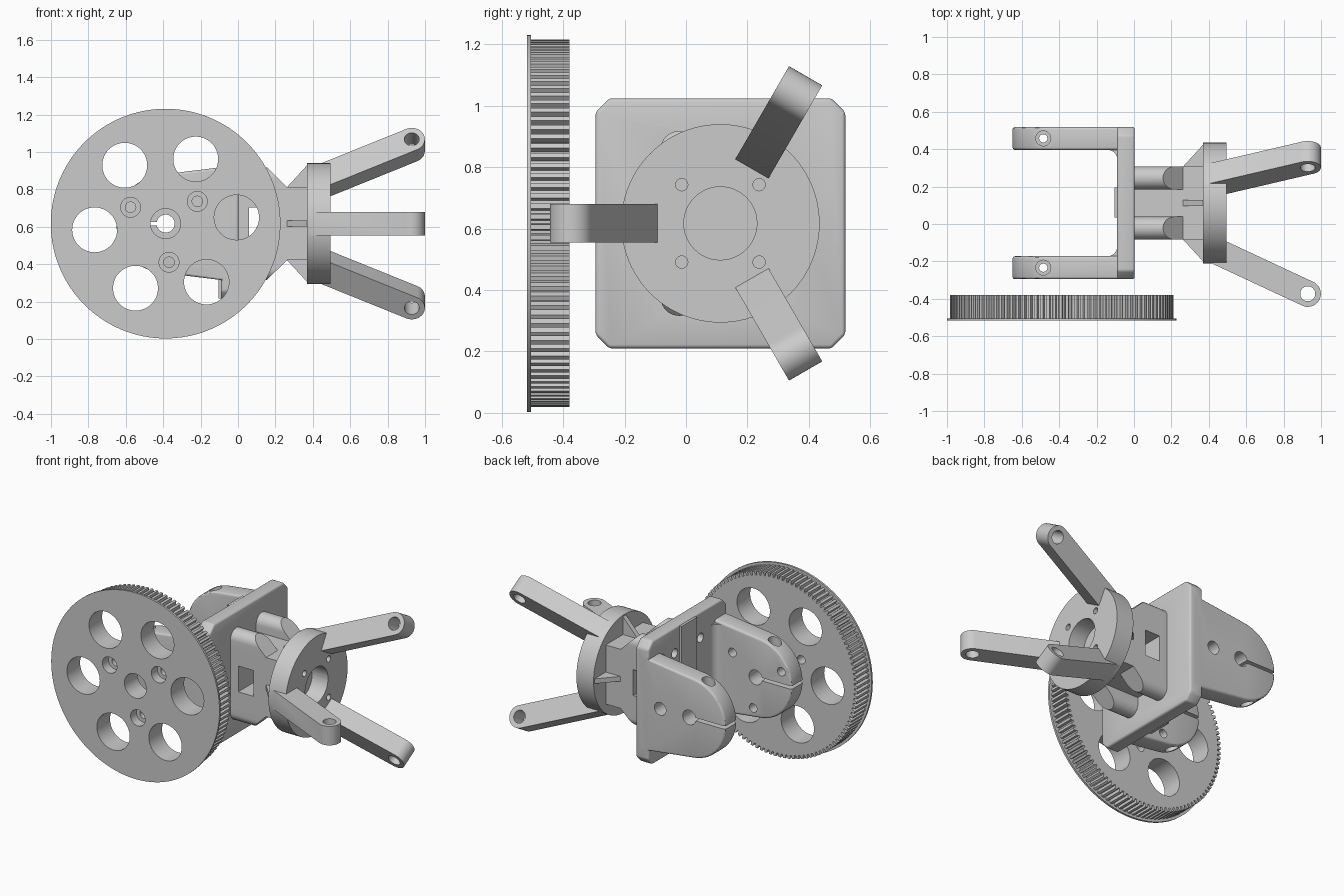
import bpy, bmesh
from math import sin, cos, tan, radians, pi
from mathutils import Matrix, Vector

if "Cube" in bpy.data.objects:
    bpy.data.objects.remove(bpy.data.objects["Cube"])

CY, CZ = 0.112, 0.617      # gripper axis (runs along x)
WX = -0.387                # wheel axis x (runs along y)


def prism(name, pts, axis, a, b, bevel=0):
    """Extrude a 2D outline along an axis from a to b."""
    place = {'x': lambda u, v, w: (w, u, v), 'y': lambda u, v, w: (u, w, v),
             'z': lambda u, v, w: (u, v, w)}[axis]
    bm = bmesh.new()
    lo = [bm.verts.new(place(u, v, a)) for u, v in pts]
    hi = [bm.verts.new(place(u, v, b)) for u, v in pts]
    bm.faces.new(lo)
    bm.faces.new(hi)
    n = len(pts)
    for i in range(n):
        j = (i + 1) % n
        bm.faces.new((lo[i], lo[j], hi[j], hi[i]))
    bmesh.ops.recalc_face_normals(bm, faces=bm.faces)
    if bevel:
        edges = [e for e in bm.edges if e.calc_face_angle(0) > radians(30)]
        bmesh.ops.bevel(bm, geom=edges, offset=bevel, segments=3, profile=0.5, affect='EDGES')
    me = bpy.data.meshes.new(name)
    bm.to_mesh(me)
    bm.free()
    ob = bpy.data.objects.new(name, me)
    bpy.context.collection.objects.link(ob)
    return ob


def arc(cu, cv, r, a0, a1, n):
    return [(cu + r * cos(radians(a0 + (a1 - a0) * i / n)),
             cv + r * sin(radians(a0 + (a1 - a0) * i / n))) for i in range(n + 1)]


def cyl(cu, cv, r, axis, a, b, n=48):
    return prism('cylinder', arc(cu, cv, r, 0, 360, n)[:-1], axis, a, b)


def box(name, x, y, z, bevel=0):
    return prism(name, [(x[0], y[0]), (x[1], y[0]), (x[1], y[1]), (x[0], y[1])], 'z', *z, bevel)


def combine(ob, tool, op='DIFFERENCE'):
    """Apply a boolean and throw the tool away."""
    m = ob.modifiers.new('bool', 'BOOLEAN')
    m.object, m.operation, m.solver = tool, op, 'EXACT'
    with bpy.context.temp_override(object=ob, active_object=ob, selected_objects=[ob]):
        bpy.ops.object.modifier_apply(modifier=m.name)
    bpy.data.objects.remove(tool, do_unlink=True)


def hole(ob, *args):
    combine(ob, cyl(*args))


# Toothed drive wheel with a thin flange on its front
teeth, pts = 110, []
for i in range(teeth):
    for f, r in ((0, 0.575), (0.3, 0.575), (0.42, 0.598), (0.88, 0.598)):
        t = 2 * pi * (i + f) / teeth
        pts.append((WX + r * cos(t), CZ + r * sin(t)))
wheel = prism('toothed_wheel', pts, 'y', -0.508, -0.38)
combine(wheel, cyl(WX, CZ, 0.614, 'y', -0.517, -0.504, 128), 'UNION')
hole(wheel, WX, CZ, 0.08, 'y', -0.6, -0.3)
for k in range(6):
    t = radians(5 + 60 * k)
    hole(wheel, WX + 0.381 * cos(t), CZ + 0.381 * sin(t), 0.12, 'y', -0.6, -0.3)
screws = [(WX + 0.207 * cos(radians(t)), CZ + 0.207 * sin(radians(t))) for t in (35, 155, 275)]
for u, v in screws:
    hole(wheel, u, v, 0.028, 'y', -0.6, -0.3)
    hole(wheel, u, v, 0.053, 'y', -0.6, -0.455)

# Fork plate with clipped corners
h, c = 0.407, 0.045
corner = [(h - c, h), (h, h - c), (h, c - h), (h - c, -h), (c - h, -h), (-h, c - h), (-h, h - c), (c - h, h)]
fork = prism('fork_bracket', [(CY + u, CZ + v) for u, v in corner], 'x', -0.09, 0.003, 0.012)
combine(fork, box('pad', (-0.104, -0.05), (0.035, 0.195), (CZ - 0.4, CZ + 0.4)), 'UNION')

# Two clamping arms, each with an inner fillet, shaft hole, slit and clamp screw
side = arc(WX, CZ, 0.263, 97, 263, 32) + [(-0.02, CZ - 0.31), (-0.02, CZ + 0.31)]
for s in (-1, 1):
    y_out, y_in = CY + s * h, CY + s * (h - 0.123)
    arm = prism('arm', side, 'y', min(y_in, y_out), max(y_in, y_out), 0.014)
    f = 0.05
    fil = [(-0.07, y_in + s * 0.02), (-0.09 - f, y_in + s * 0.02)]
    fil += [(-0.09 - f + f * sin(radians(t)), y_in - s * f * (1 - cos(radians(t)))) for t in range(0, 91, 15)]
    fil += [(-0.07, y_in - s * f)]
    combine(arm, prism('fillet', fil, 'z', CZ - 0.28, CZ + 0.28), 'UNION')
    combine(fork, arm, 'UNION')
    ym = (y_in + y_out) / 2
    lo, hi = ym - 0.12, ym + 0.12
    hole(fork, WX, CZ, 0.048, 'y', lo, hi)
    combine(fork, box('slit', (-0.8, WX), (lo, hi), (CZ - 0.01, CZ + 0.01)))
    hole(fork, -0.485, ym, 0.022, 'z', 0.1, 1.2)
    hole(fork, -0.485, ym, 0.04, 'z', 0.79, 1.2)
    hole(fork, -0.485, ym, 0.04, 'z', 0.1, 0.44)
    if s < 0:
        for u, v in screws:
            hole(fork, u, v, 0.028, 'y', lo, hi)
    else:
        hole(fork, -0.175, CZ, 0.042, 'y', lo, hi)

# Neck: square block plus round-ended cheeks cut off at 45 degrees
w = 0.195
neck = box('neck', (-0.02, 0.38), (CY - w, CY + w), (CZ - w, CZ + w))
for s in (-1, 1):
    yc = CY + s * 0.134
    cheek = prism('cheek', arc(yc, CZ + 0.24, 0.061, 0, 180, 20) + arc(yc, CZ - 0.24, 0.061, 180, 360, 20),
                  'x', -0.02, 0.262)
    for q in (-1, 1):
        wedge = [(0.262, w), (0.06, w + 0.2), (0.36, w + 0.2), (0.36, w)]
        combine(cheek, prism('wedge', [(u, CZ + q * v) for u, v in wedge], 'y', yc - 0.1, yc + 0.1))
    combine(neck, cheek, 'UNION')
combine(neck, box('window', (0.06, 0.17), (-0.3, 0.5), (CZ - 0.085, CZ + 0.085)))
combine(fork, neck, 'UNION')
for s in (-1, 1):
    for q in (-1, 1):
        hole(fork, CY + s * 0.134, CZ + q * 0.24, 0.03, 'x', -0.2, 0.12, 24)

# Round gripper head with four stiffening ribs behind it
head = cyl(CY, CZ, 0.323, 'x', 0.37, 0.495, 96)
head.name = 'gripper_head'
for s in (-1, 1):
    rib = [(0.262, w - 0.01), (0.262, w), (0.372, 0.315), (0.40, 0.315), (0.40, w - 0.01)]
    combine(head, prism('rib', [(u, CZ + s * v) for u, v in rib], 'y', CY - 0.016, CY + 0.016), 'UNION')
    combine(head, prism('rib', [(u, CY + s * v) for u, v in rib], 'z', CZ - 0.016, CZ + 0.016), 'UNION')

# Three splayed fingers with rounded, drilled tips
k, R, tx, tr = 25, 0.07, 0.929, 0.485
r0, d = tr - (tx - 0.385) * tan(radians(k)), R / cos(radians(k))
outline = [(0.385, r0 + d), (0.385, r0 - d)] + arc(tx, tr, R, k - 90, k + 90, 20)
for ang in (60, 180, 300):
    finger = prism('finger', outline, 'y', -0.0625, 0.0625)
    hole(finger, tx, tr, 0.04, 'y', -0.2, 0.2, 32)
    # local z is the radial direction; swing it round the x axis
    a = radians(ang)
    finger.data.transform(Matrix.Translation((0, CY, CZ)) @ Matrix.Rotation(a - pi / 2, 4, 'X'))
    combine(head, finger, 'UNION')
hole(head, CY, CZ, 0.119, 'x', 0.3, 0.7)
for s in (-1, 1):
    for q in (-1, 1):
        hole(head, CY + s * 0.126, CZ + q * 0.126, 0.02, 'x', 0.3, 0.7, 24)

for ob in (wheel, fork, head):
    bpy.ops.object.select_all(action='DESELECT')
    ob.select_set(True)
    bpy.context.view_layer.objects.active = ob
    bpy.ops.object.shade_smooth_by_angle(angle=radians(30))
